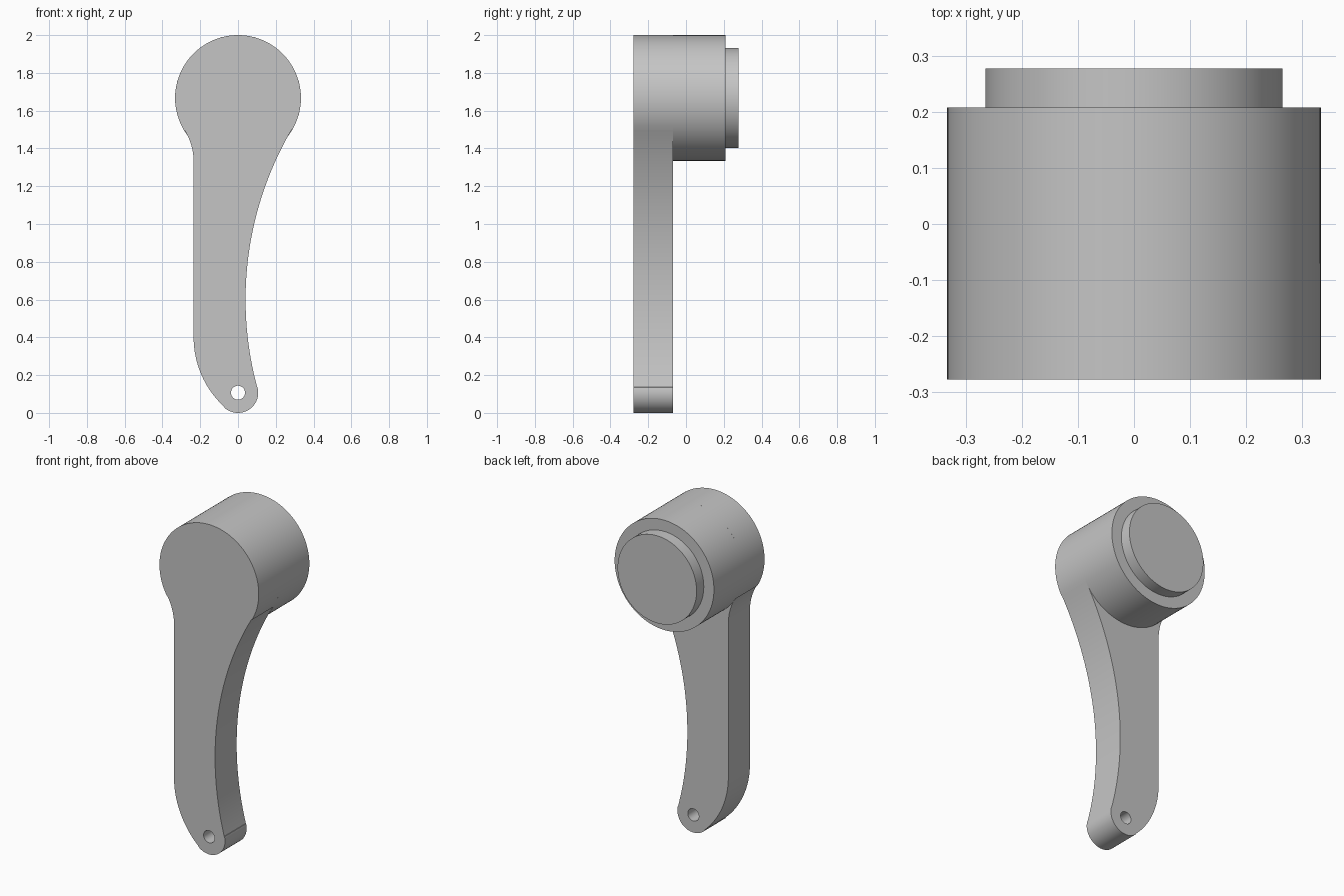
import bpy
import bmesh
from math import radians, cos, sin, pi
from mathutils import Matrix, Vector

cube = bpy.data.objects.get("Cube")
if cube:
    bpy.data.objects.remove(cube, do_unlink=True)

grey = bpy.data.materials.new("plain grey")
grey.use_nodes = True
colour = (0.56, 0.56, 0.56, 1)
grey.diffuse_color = colour
grey.node_tree.nodes["Principled BSDF"].inputs["Base Color"].default_value = colour

HEAD_Z, HEAD_R = 1.667, 0.333
PIN_Z, TAIL_R = 0.107, 0.107
FRONT, ARM_BACK, HEAD_BACK, BOSS_BACK = -0.277, -0.07, 0.208, 0.277


def arc(x, z, r, start, end, steps):
    """Points along a circular arc, angles in degrees."""
    angles = [radians(start + (end - start) * i / steps) for i in range(steps + 1)]
    return [(x + r * cos(a), z + r * sin(a)) for a in angles]


def finish(obj):
    """Give the part its colour and smooth its curved walls."""
    obj.data.materials.clear()
    obj.data.materials.append(grey)
    bpy.ops.object.select_all(action='DESELECT')
    obj.select_set(True)
    bpy.context.view_layer.objects.active = obj
    bpy.ops.object.shade_smooth_by_angle(angle=radians(30))


def disc(name, radius, y0, y1):
    """Round block lying along y, centred on the head."""
    bpy.ops.mesh.primitive_cylinder_add(
        vertices=96, radius=radius, depth=y1 - y0,
        location=(0, (y0 + y1) / 2, HEAD_Z), rotation=(pi / 2, 0, 0))
    obj = bpy.context.object
    obj.name = name
    finish(obj)


# Lever outline: tangent arcs run from the head down to the pin end and back up
outline = arc(0, HEAD_Z, HEAD_R, 211.5, -30.4, 72)       # round head
outline += arc(1.82, 0.6, 1.78, 149.6, 195.1, 40)        # hollow right edge
outline += arc(0, PIN_Z, TAIL_R, 15.1, -132, 32)         # pin end
outline += arc(0.263, 0.4, 0.498, 228, 180, 20)          # lower left bend
outline += arc(-0.55, 1.33, 0.315, 0, 31.5, 14)          # fillet under head
hole = arc(0, PIN_Z, 0.037, 0, 352.5, 47)

# Lever arm: filled flat curve with a pin hole, given thickness
curve = bpy.data.curves.new("lever_arm", 'CURVE')
curve.dimensions = '2D'
curve.fill_mode = 'BOTH'
curve.extrude = (ARM_BACK - FRONT) / 2
for points in (outline, hole):
    spline = curve.splines.new('POLY')
    spline.points.add(len(points) - 1)
    for p, (x, z) in zip(spline.points, points):
        p.co = (x, z, 0, 1)
    spline.use_cyclic_u = True
arm = bpy.data.objects.new("lever_arm", curve)
bpy.context.collection.objects.link(arm)
bpy.ops.object.select_all(action='DESELECT')
arm.select_set(True)
bpy.context.view_layer.objects.active = arm
bpy.ops.object.convert(target='MESH')
arm = bpy.context.object

# Stand the arm upright and weld its walls to its faces
bm = bmesh.new()
bm.from_mesh(arm.data)
bm.transform(Matrix.Translation(Vector((0, (FRONT + ARM_BACK) / 2, 0)))
             @ Matrix.Rotation(pi / 2, 4, 'X'))
bmesh.ops.remove_doubles(bm, verts=bm.verts, dist=0.0005)
bmesh.ops.recalc_face_normals(bm, faces=bm.faces)
bm.to_mesh(arm.data)
bm.free()
finish(arm)

# Head barrel and the smaller boss behind it
disc("head_barrel", HEAD_R, ARM_BACK, HEAD_BACK)
disc("rear_boss", 0.265, HEAD_BACK, BOSS_BACK)
